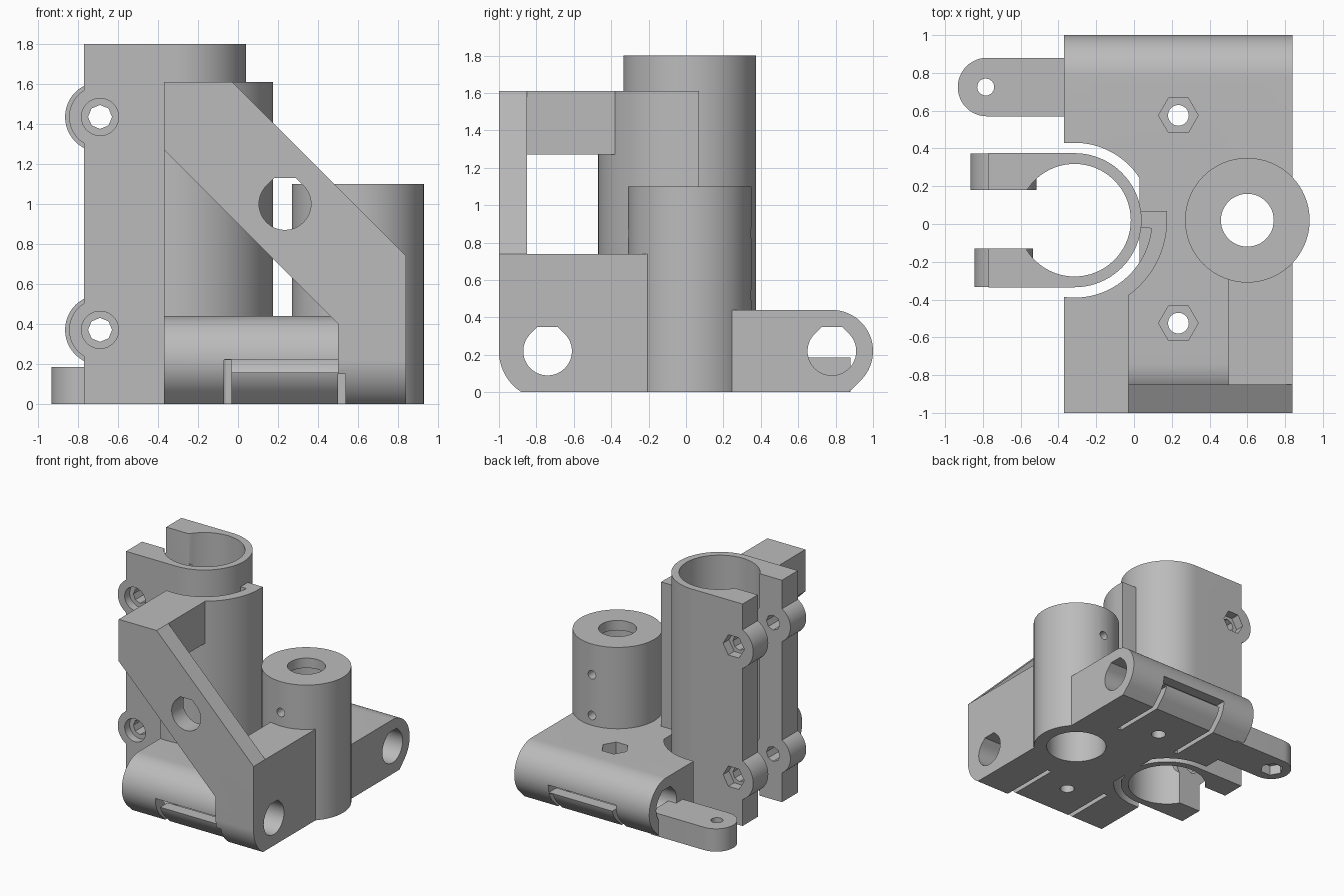
import bpy, bmesh, math
from mathutils import Vector

if "Cube" in bpy.data.objects:
    bpy.data.objects.remove(bpy.data.objects["Cube"])

grey = bpy.data.materials.new("plain_grey")
grey.use_nodes = True
COLOUR = (0.5, 0.5, 0.5, 1)
grey.diffuse_color = COLOUR
grey.node_tree.nodes["Principled BSDF"].inputs["Base Color"].default_value = COLOUR


def arc(cx, cy, r, a0, a1, n=24):
    return [(cx + r * math.cos(math.radians(a0 + (a1 - a0) * i / n)),
             cy + r * math.sin(math.radians(a0 + (a1 - a0) * i / n))) for i in range(n + 1)]


def circle(cx, cy, r, n=48, start=0):
    return arc(cx, cy, r, start, start + 360, n)[:-1]


def rect(x0, x1, y0, y1):
    return [(x0, y0), (x1, y0), (x1, y1), (x0, y1)]


def teardrop(cx, cy, r):
    """Round hole with a short flat roof."""
    k = r * (math.sqrt(2) - 1)
    return arc(cx, cy, r, 135, 405, 36) + [(cx + k, cy + r), (cx - k, cy + r)]


def prism(name, pts, axis, lo, hi):
    """Extrude a flat profile along an axis."""
    place = {"x": lambda p, t: (t, p[0], p[1]),
             "y": lambda p, t: (p[0], t, p[1]),
             "z": lambda p, t: (p[0], p[1], t)}[axis]
    bm = bmesh.new()
    face = bm.faces.new([bm.verts.new(place(p, lo)) for p in pts])
    out = bmesh.ops.extrude_face_region(bm, geom=[face])
    move = Vector(place((0, 0), hi - lo))
    bmesh.ops.translate(bm, vec=move, verts=[v for v in out["geom"] if isinstance(v, bmesh.types.BMVert)])
    bmesh.ops.recalc_face_normals(bm, faces=bm.faces)
    mesh = bpy.data.meshes.new(name)
    bm.to_mesh(mesh)
    bm.free()
    mesh.materials.append(grey)
    ob = bpy.data.objects.new(name, mesh)
    bpy.context.collection.objects.link(ob)
    return ob


def boolean(target, tool, operation):
    mod = target.modifiers.new(operation, "BOOLEAN")
    mod.operation, mod.solver, mod.object = operation, "EXACT", tool
    bpy.context.view_layer.objects.active = target
    bpy.ops.object.modifier_apply(modifier=mod.name)


def cut(targets, pts, axis, lo, hi):
    tool = prism("cutter", pts, axis, lo, hi)
    for target in targets:
        boolean(target, tool, "DIFFERENCE")
    bpy.data.objects.remove(tool)


def add(target, pts, axis, lo, hi):
    tool = prism("addition", pts, axis, lo, hi)
    boolean(target, tool, "UNION")
    bpy.data.objects.remove(tool)


CX, CY = -0.315, 0.02          # clamp axis
PX = 0.6                       # post axis
ROD = 0.76                     # rod offset from the centre line
L, R = -0.37, 0.84             # base sides
ROD_Z = 0.22

# Base with two rounded rod ends
base = prism("base", arc(CY + ROD, ROD_Z, 0.22, 90, -45) + [(0.87, 0), (-0.83, 0)]
             + arc(CY - ROD, ROD_Z, 0.22, 225, 90), "x", L, R)
cut([base], [(-0.6, CY - 0.41)] + [(min(x, 0.03), y) for x, y in arc(CX, CY, 0.41, -90, -33)]
    + [(min(x, 0.03), y) for x, y in arc(CX, CY, 0.41, 33, 90)] + [(-0.6, CY + 0.41)], "z", -0.1, 0.6)

# Diagonal brace with its foot block
brace = prism("diagonal_brace", [(L, 1.61), (-0.03, 1.61), (R, 0.74), (R, 0), (0.5, 0), (0.5, 0.4), (L, 1.27)],
              "y", -1, -0.85)
add(brace, rect(0.5, R, 0, 0.74), "y", -0.9, -0.2)
cut([brace], arc(CY - ROD, ROD_Z, 0.26, 180, 239) + [(-0.87, -0.1), (-1.1, -0.1), (-1.1, ROD_Z)], "x", 0.4, 0.95)
cut([brace], teardrop(0.235, 1.0, 0.13), "y", -1.1, -0.8)

# Arm from the brace to the tower
arm = prism("upper_arm", rect(L, -0.03, -1, -0.36), "z", 1.27, 1.61)
cut([arm], circle(CX, CY, 0.41, 64), "z", 1, 2)

# Curved tower wall
wall = prism("tower_wall", [(L, -0.467)] + arc(CX, CY, 0.49, -92, -4) + [(0.175, 0.07), (0.03, 0.07), (0.03, -0.02)]
             + arc(CX, CY, 0.41, -6, -94) + [(L, -0.386)], "z", 0, 1.61)

# Split clamp tube with flanges
clamp = prism("clamp_tube", [(-0.77, -0.335)] + arc(CX, CY, 0.355, -90, 90, 40)
              + [(-0.77, 0.375), (-0.77, 0.18), (-0.57, 0.18)] + arc(CX, CY, 0.298, 147, -147, 56)
              + [(-0.57, -0.13), (-0.77, -0.13)], "z", 0, 1.8)
for z in (0.37, 1.435):
    add(clamp, circle(-0.69, z, 0.155), "y", -0.334, -0.131)
    add(clamp, circle(-0.69, z, 0.175), "y", 0.181, 0.374)
    cut([clamp], circle(-0.69, z, 0.06, 8), "y", -0.5, 0.5)
    cut([clamp], circle(-0.69, z, 0.093), "y", -0.5, -0.27)
    cut([clamp], circle(-0.69, z, 0.095, 6), "y", 0.3, 0.5)

# Round post with stepped bore and set screw holes
post = prism("round_post", circle(PX, CY, 0.33, 64), "z", 0, 1.1)
cut([post], circle(PX, CY, 0.14), "z", 0.5, 1.2)
cut([post, base, brace], circle(PX, CY, 0.23), "z", -0.1, 1.02)
for z in (0.52, 0.85):
    cut([post], circle(PX, z, 0.035, 16), "y", -0.5, 0.5)

# Side tab with a nut trap underneath
tab = prism("side_tab", arc(-0.778, 0.725, 0.155, 90, 270) + [(-0.3, 0.57), (-0.3, 0.88)], "z", 0, 0.185)
cut([tab], circle(-0.785, 0.725, 0.045, 24), "z", -0.1, 0.3)
cut([tab], circle(-0.785, 0.725, 0.09, 6), "z", -0.1, 0.08)

# Rod bores, base screws and flexible retaining flaps, front and back
for s in (-1, 1):
    cut([base, brace], teardrop(CY + s * ROD, ROD_Z, 0.13), "x", -0.5, 1)
    by = CY + 0.005 + s * 0.55
    cut([base], circle(0.235, by, 0.055, 24), "z", -0.1, 0.6)
    cut([base], circle(0.235, by, 0.105, 6), "z", 0.34, 0.6)
    y0, y1 = sorted((CY + s * 0.42, CY + s * 1.1))
    for x, top in ((-0.07, 0.22), (0.5, 0.15)):
        cut([base, brace], rect(x, x + 0.038, y0, y1), "z", -0.1, top)
    y0, y1 = sorted((CY + s * 0.85, CY + s * 1.1))
    cut([base], rect(-0.068, 0.502 if s < 0 else 0.536, y0, y1), "z", 0.158, 0.222)

# Smooth the curved walls, keep edges sharp
bpy.ops.object.select_all(action="DESELECT")
for ob in (base, brace, arm, wall, clamp, post, tab):
    ob.select_set(True)
    bpy.context.view_layer.objects.active = ob
bpy.ops.object.shade_smooth_by_angle(angle=math.radians(30))
